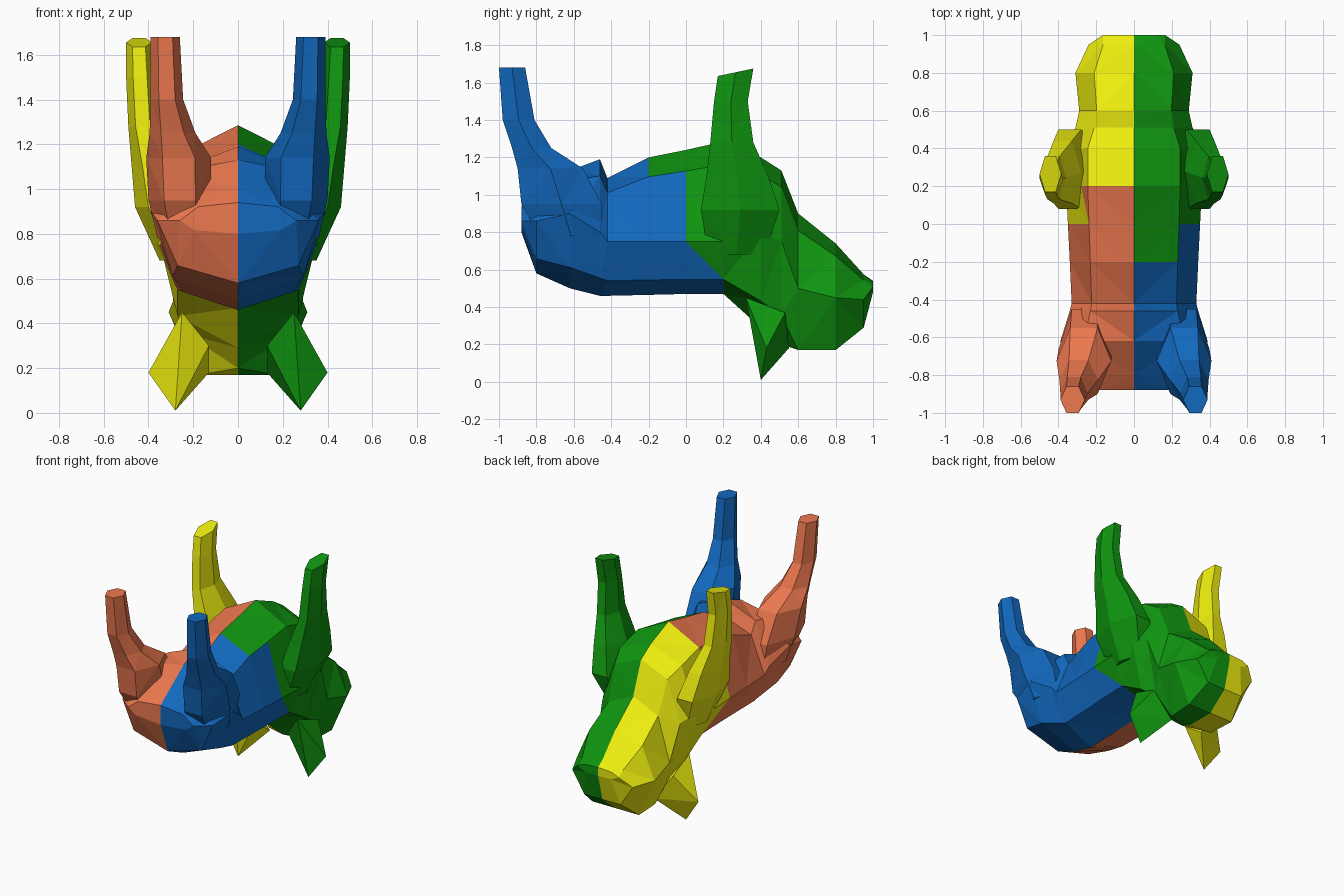
import bpy, bmesh
from math import sin, cos, pi

if "Cube" in bpy.data.objects:
    bpy.data.objects.remove(bpy.data.objects["Cube"])


def finish(name, bm):
    bmesh.ops.recalc_face_normals(bm, faces=bm.faces)
    bmesh.ops.triangulate(bm, faces=bm.faces)
    me = bpy.data.meshes.new(name)
    bm.to_mesh(me)
    bm.free()
    ob = bpy.data.objects.new(name, me)
    bpy.context.collection.objects.link(ob)
    return ob


def loft(name, rings):
    bm = bmesh.new()
    loops = [[bm.verts.new(p) for p in r] for r in rings]
    n = len(loops[0])
    for a, b in zip(loops, loops[1:]):
        for i in range(n):
            j = (i + 1) % n
            bm.faces.new((a[i], a[j], b[j], b[i]))
    bm.faces.new(loops[0])
    bm.faces.new(loops[-1])
    return finish(name, bm)


def body_ring(y, lo, hi, w, mid):
    lx, lz = (0.6, 1.0) if y > 0.55 else (0.75, 0.72)
    half = [(lx * w, mid - lz * (mid - lo)), (w, mid), (0.68 * w, mid + 0.77 * (hi - mid))]
    pts = [(0, lo)] + half + [(0, hi)] + [(-x, z) for x, z in reversed(half)]
    return [(x, y, z) for x, z in pts]


def leg_ring(s, z, x0, x1, y0, y1, tilt=0.0):
    out = []
    for k in range(6):
        a = k * pi / 3
        u, v = cos(a), sin(a) / 0.866
        out.append((s * ((x0 + x1) / 2 + u * (x1 - x0) / 2),
                    (y0 + y1) / 2 + v * (y1 - y0) / 2, z + tilt * v))
    return out


# torso, neck and head: y, bottom, top, half width, widest height
body = loft("body", [body_ring(*r) for r in [
    (-0.88, .80, .94, .26, .86), (-0.80, .58, 1.0, .36, .86),
    (-0.62, .50, 1.13, .39, .90), (-0.46, .46, 1.19, .34, .80),
    (-0.42, .46, 1.09, .33, .75), (-0.20, .465, 1.20, .34, .75),
    (0.0, .47, 1.24, .35, .75), (0.20, .47, 1.285, .36, .75),
    (0.40, .29, 1.20, .36, .80), (0.51, .20, 1.13, .31, .75),
    (0.60, .17, .90, .29, .50), (0.80, .17, .74, .31, .45),
    (0.95, .29, .575, .24, .44), (1.0, .48, .54, .165, .51)]])

# legs (z, inner x, outer x, y range, tilt) and ears, on both sides
HIND = [(.78, .12, .36, -.78, -.45), (.95, .12, .40, -.88, -.45),
        (1.14, .12, .41, -.90, -.55), (1.25, .19, .395, -.93, -.72),
        (1.40, .245, .39, -.98, -.81), (1.68, .26, .39, -1.0, -.86)]
FORE = [(.68, .15, .35, .12, .42), (.92, .22, .46, .08, .50),
        (1.10, .28, .475, .11, .44), (1.28, .36, .49, .13, .36),
        (1.50, .375, .50, .15, .33), (1.655, .385, .50, .17, .36, .02)]
EAR = [(.28, .40, .01), (.40, .43, .18), (.25, .32, .45), (.13, .55, .18),
       (.13, .38, .30), (.27, .53, .37)]
parts = []
for side, s in (("left", -1), ("right", 1)):
    parts.append(loft("hind_leg_" + side, [leg_ring(s, *r) for r in HIND]))
    parts.append(loft("front_leg_" + side, [leg_ring(s, *r) for r in FORE]))
    bm = bmesh.new()
    for x, y, z in EAR:
        bm.verts.new((s * x, y, z))
    bmesh.ops.convex_hull(bm, input=bm.verts)
    parts.append(finish("ear_" + side, bm))

# weld everything into one shell
for p in parts:
    m = body.modifiers.new("join", "BOOLEAN")
    m.operation, m.solver, m.object = "UNION", "EXACT", p
bpy.context.view_layer.update()
shell = bpy.data.meshes.new_from_object(body.evaluated_get(bpy.context.evaluated_depsgraph_get()))
for p in parts + [body]:
    bpy.data.objects.remove(p)


def quarter(c):
    if c.z < 0.62:
        split = 0.2
    elif c.z > 0.9 and abs(c.x) < 0.27:
        split = -0.2 if c.x > 0 else 0.2
    else:
        split = 0.0
    return ("hind" if c.y < split else "front") + ("_right" if c.x > 0 else "_left")


# four coloured quarters of the animal
COLOURS = {"hind_left": (.85, .19, .08, 1), "hind_right": (.006, .138, .51, 1),
           "front_left": (.85, .85, .005, 1), "front_right": (.005, .305, .005, 1)}
for name, col in COLOURS.items():
    bm = bmesh.new()
    bm.from_mesh(shell)
    bmesh.ops.triangulate(bm, faces=bm.faces)
    drop = [f for f in bm.faces if quarter(f.calc_center_median()) != name]
    bmesh.ops.delete(bm, geom=drop, context="FACES")
    me = bpy.data.meshes.new(name + "_quarter")
    bm.to_mesh(me)
    bm.free()
    mat = bpy.data.materials.new(name + "_colour")
    mat.diffuse_color = col
    mat.use_nodes = True
    mat.node_tree.nodes["Principled BSDF"].inputs["Base Color"].default_value = mat.diffuse_color
    me.materials.clear()
    me.materials.append(mat)
    for p in me.polygons:
        p.material_index = 0
        p.use_smooth = False
    bpy.context.collection.objects.link(bpy.data.objects.new(name + "_quarter", me))
